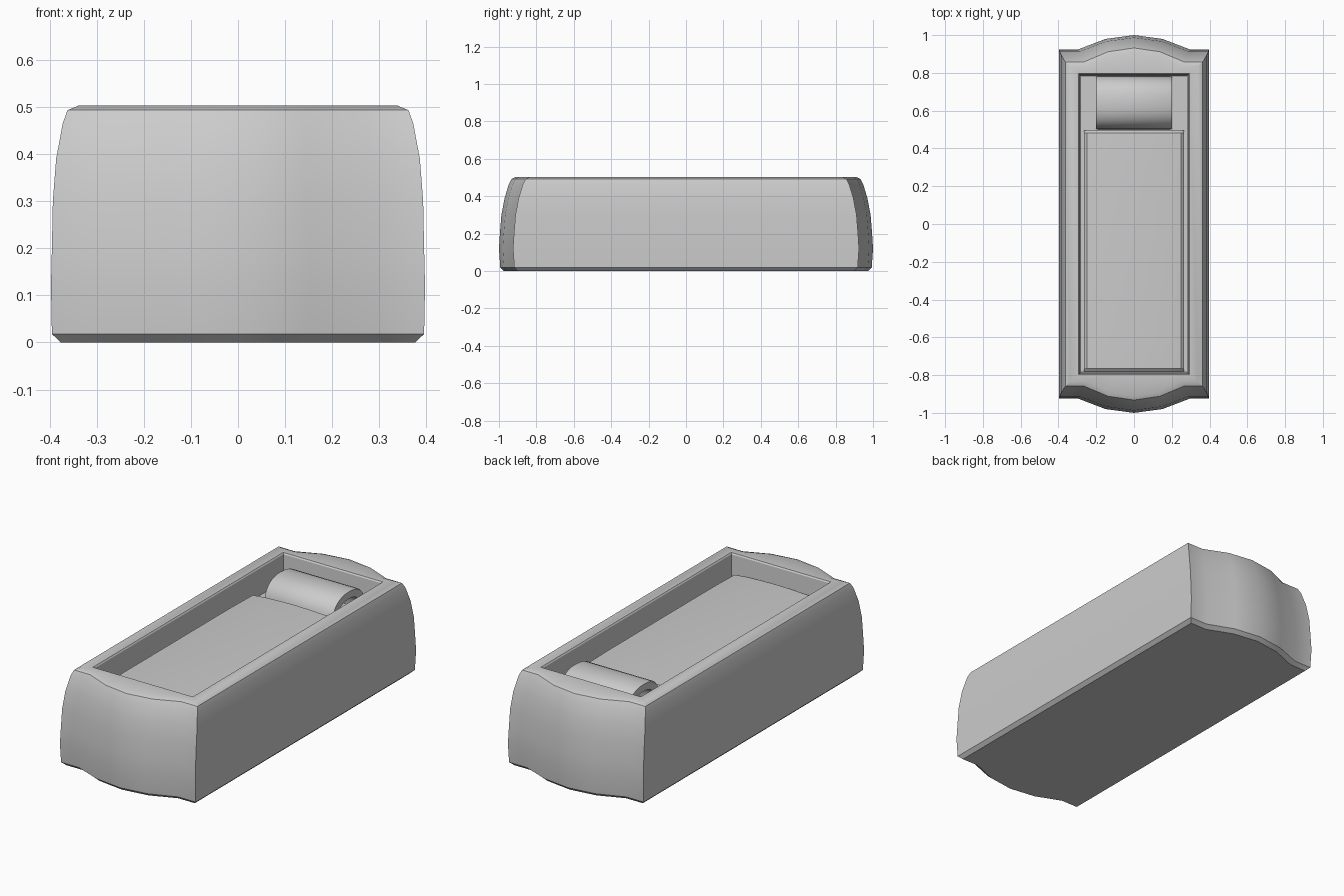
import bpy, bmesh
from math import sin, cos, pi, radians, copysign

if "Cube" in bpy.data.objects:
    bpy.data.objects.remove(bpy.data.objects["Cube"])


def loft(name, rings):
    """Skin equal-length closed rings into a smooth-shaded solid."""
    bm = bmesh.new()
    loops = [[bm.verts.new(p) for p in r] for r in rings]
    n = len(loops[0])
    for a, b in zip(loops, loops[1:]):
        for i in range(n):
            j = (i + 1) % n
            bm.faces.new((a[i], a[j], b[j], b[i]))
    bm.faces.new(loops[0][::-1])
    bm.faces.new(loops[-1])
    bmesh.ops.recalc_face_normals(bm, faces=bm.faces)
    mesh = bpy.data.meshes.new(name)
    bm.to_mesh(mesh)
    bm.free()
    obj = bpy.data.objects.new(name, mesh)
    bpy.context.collection.objects.link(obj)
    bpy.ops.object.select_all(action='DESELECT')
    obj.select_set(True)
    bpy.context.view_layer.objects.active = obj
    bpy.ops.object.shade_smooth_by_angle(angle=radians(30))
    return obj


# Plan outline: straight sides, ends bowing out in a few flat steps by "bow"
END = [(1, 0), (.74, 0), (.38, .73), (0, 1), (-.38, .73), (-.74, 0), (-1, 0)]


def outline(w, l, z, bow=.075):
    back = [(w * x, l + bow * b, z) for x, b in END]
    return back + [(-x, -y, z) for x, y, z in back]


# Frame: outer wall, rim, then down inside to the floor
loft("bed_frame", [
    outline(.376, .899, 0), outline(.395, .918, .018), outline(.397, .925, .12),
    outline(.395, .92, .2), outline(.393, .912, .3), outline(.386, .895, .39),
    outline(.372, .872, .465), outline(.362, .857, .493), outline(.338, .835, .503),
    outline(.293, .797, .503, 0), outline(.288, .792, .496, 0),
    outline(.28, .784, .36, 0)])

# Mattress: gently crowned cross-section, lowered a little at both ends
HALF = [(.265, .355), (.264, .4), (.25, .412), (.18, .419), (.09, .423)]
SECTION = HALF + [(0, .425)] + [(-x, z) for x, z in reversed(HALF)]
loft("mattress", [[(x, y, max(z - d, .355)) for x, z in SECTION]
                  for y, d in [(-.782, .018), (-.765, .004), (-.6, 0),
                               (.3, 0), (.482, .004), (.495, .018)]])


# Pillow: flattened arched shell, open underneath
def arch(r, h, base=.36, centre=.642):
    pts = []
    for i in range(17):
        c, s = cos(pi * i / 16), sin(pi * i / 16)
        pts.append((centre + r * copysign(abs(c) ** .85, c), base + h * abs(s) ** .85))
    return pts


section = arch(.141, .128) + arch(.1, .09)[::-1]
loft("pillow", [[(x, .642 + (y - .642) * s, .36 + (z - .36) * s) for y, z in section]
                for x, s in [(-.2, .97), (-.192, 1), (.192, 1), (.2, .97)]])
